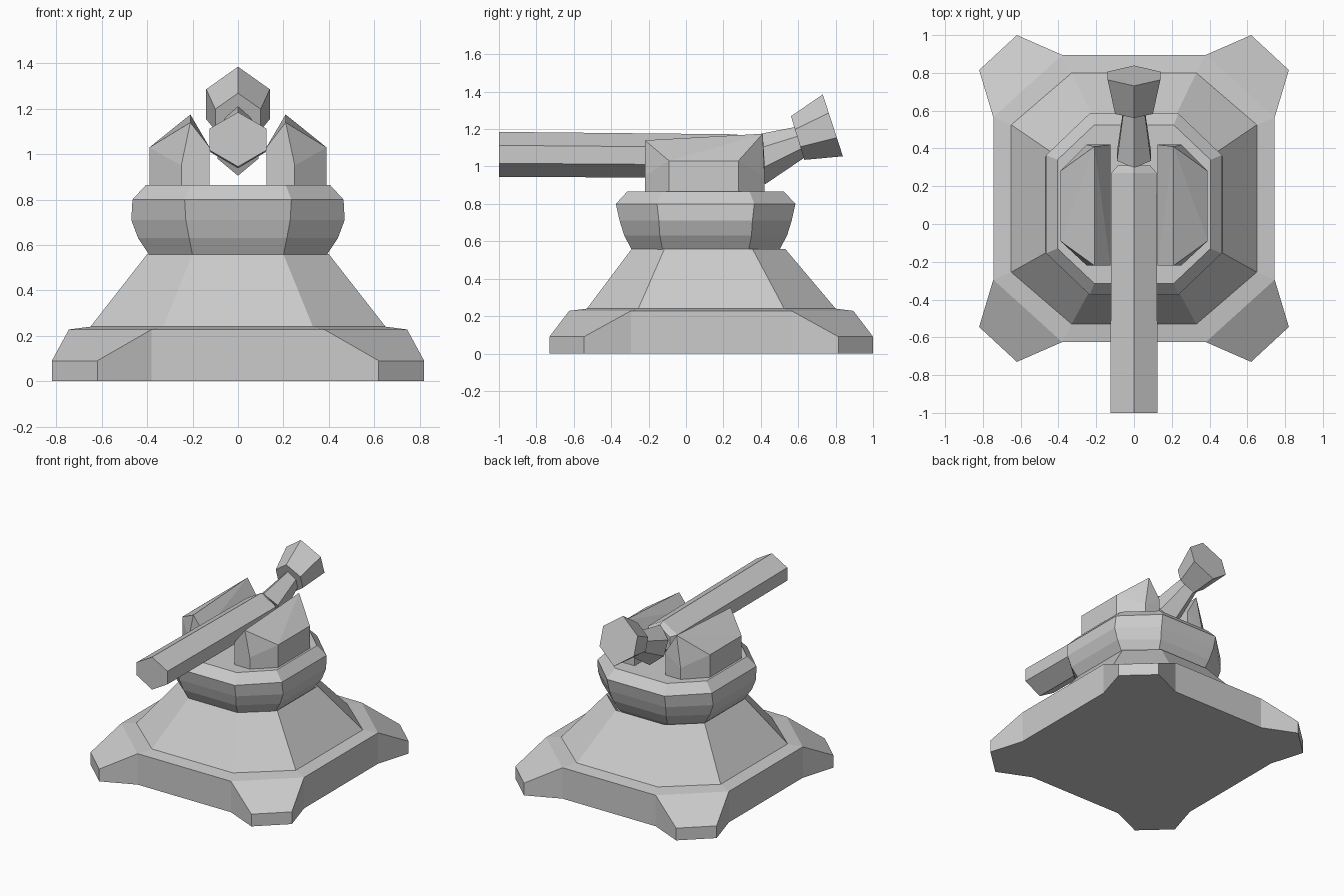
import bpy, bmesh, math

if "Cube" in bpy.data.objects:
    bpy.data.objects.remove(bpy.data.objects["Cube"])


def finish(name, bm):
    bmesh.ops.recalc_face_normals(bm, faces=bm.faces[:])
    mesh = bpy.data.meshes.new(name)
    bm.to_mesh(mesh)
    bm.free()
    ob = bpy.data.objects.new(name, mesh)
    bpy.context.collection.objects.link(ob)
    return ob


def bridge(bm, a, b):
    n = len(a)
    for i in range(n):
        j = (i + 1) % n
        bm.faces.new((a[i], a[j], b[j], b[i]))


def loft(name, rings):
    """Skin a stack of equal-sized rings and cap both ends."""
    bm = bmesh.new()
    loops = [[bm.verts.new(p) for p in r] for r in rings]
    for a, b in zip(loops, loops[1:]):
        bridge(bm, a, b)
    bm.faces.new(loops[0])
    bm.faces.new(loops[-1])
    return finish(name, bm)


def four_corners(corner, yc):
    """Repeat one corner's (x, y, z) points around all four corners, in order."""
    out = []
    for sx, sy in ((1, 1), (1, -1), (-1, -1), (-1, 1)):
        pts = corner if sx * sy > 0 else corner[::-1]
        out += [(sx * x, yc + sy * y, z) for x, y, z in pts]
    return out


def octagon(xa, ya, xb, yb, z, yc):
    return four_corners([(xa, ya, z), (xb, yb, z)], yc)


def hexagon(y, z, width, radius, tilt=0):
    """Point-up hexagon facing along y, leaning by tilt degrees."""
    t = math.radians(tilt)
    pts = []
    for u, v in ((0, 1), (1, .4), (1, -.4), (0, -1), (-1, -.4), (-1, .4)):
        h = v * radius
        pts.append((u * width, y - h * math.sin(t), z + h * math.cos(t)))
    return pts


# Base plate with four splayed feet, rising into the sloped pedestal
YB = 0.135
A, B, FA, FB = (.38, .76), (.745, .43), (.62, .865), (.82, .68)
bm = bmesh.new()
low = [bm.verts.new(p) for p in four_corners([(*p, 0) for p in (A, FA, FB, B)], YB)]
high = [bm.verts.new(p) for p in four_corners(
    [(*A, .228), (*FA, .09), (*FB, .09), (*B, .228)], YB)]
bm.faces.new(low)
bridge(bm, low, high)
for i in range(0, 16, 4):
    bm.faces.new(high[i:i + 4])
prev = [v for i, v in enumerate(high) if i % 4 in (0, 3)]
for ring in (octagon(.33, .665, .65, .39, .24, YB),
             octagon(.20, .41, .40, .235, .56, .12),
             octagon(.18, .37, .36, .21, .50, .12)):
    cur = [bm.verts.new(p) for p in ring]
    bridge(bm, prev, cur)
    prev = cur
bm.faces.new(prev)
finish("pedestal_base", bm)

# Turntable bowl and bevelled ring
YT = 0.105
loft("turntable", [
    octagon(.17, .35, .34, .21, .50, YT),
    octagon(.20, .395, .39, .23, .555, YT),
    octagon(.215, .435, .44, .245, .63, YT),
    octagon(.23, .46, .47, .25, .71, YT),
    octagon(.235, .48, .465, .26, .80, YT),
    octagon(.21, .42, .405, .235, .865, YT)])

# Armoured cheek block, mirrored to the other side
pts = [(.21, -.22, 1.14), (.21, .41, 1.175)]
for y_end, y_side in ((-.22, -.09), (.42, .28)):
    pts += [(.39, y_side, 1.03), (.39, y_side, .86), (.25, y_end, .95),
            (.25, y_end, .86), (.125, y_end, 1.03), (.125, y_end, .86)]
bm = bmesh.new()
for p in pts:
    bm.verts.new(p)
bmesh.ops.convex_hull(bm, input=bm.verts[:])
bmesh.ops.dissolve_limit(bm, angle_limit=math.radians(3),
                         verts=bm.verts[:], edges=bm.edges[:])
cheeks = finish("cheek_blocks", bm)
cheeks.modifiers.new("Mirror", 'MIRROR').use_axis[0] = True

# Barrel, rear arm and counterweight
loft("barrel", [hexagon(-1, 1.065, .125, .12),
                hexagon(.27, 1.055, .12, .117),
                hexagon(.31, 1.05, .085, .10)])
loft("rear_arm", [hexagon(.36, 1.03, .09, .14, 27),
                  hexagon(.61, 1.13, .055, .085, 18)])
loft("counterweight", [hexagon(.597, 1.152, .10, .122, 17),
                       hexagon(.785, 1.22, .14, .174, 18)])
